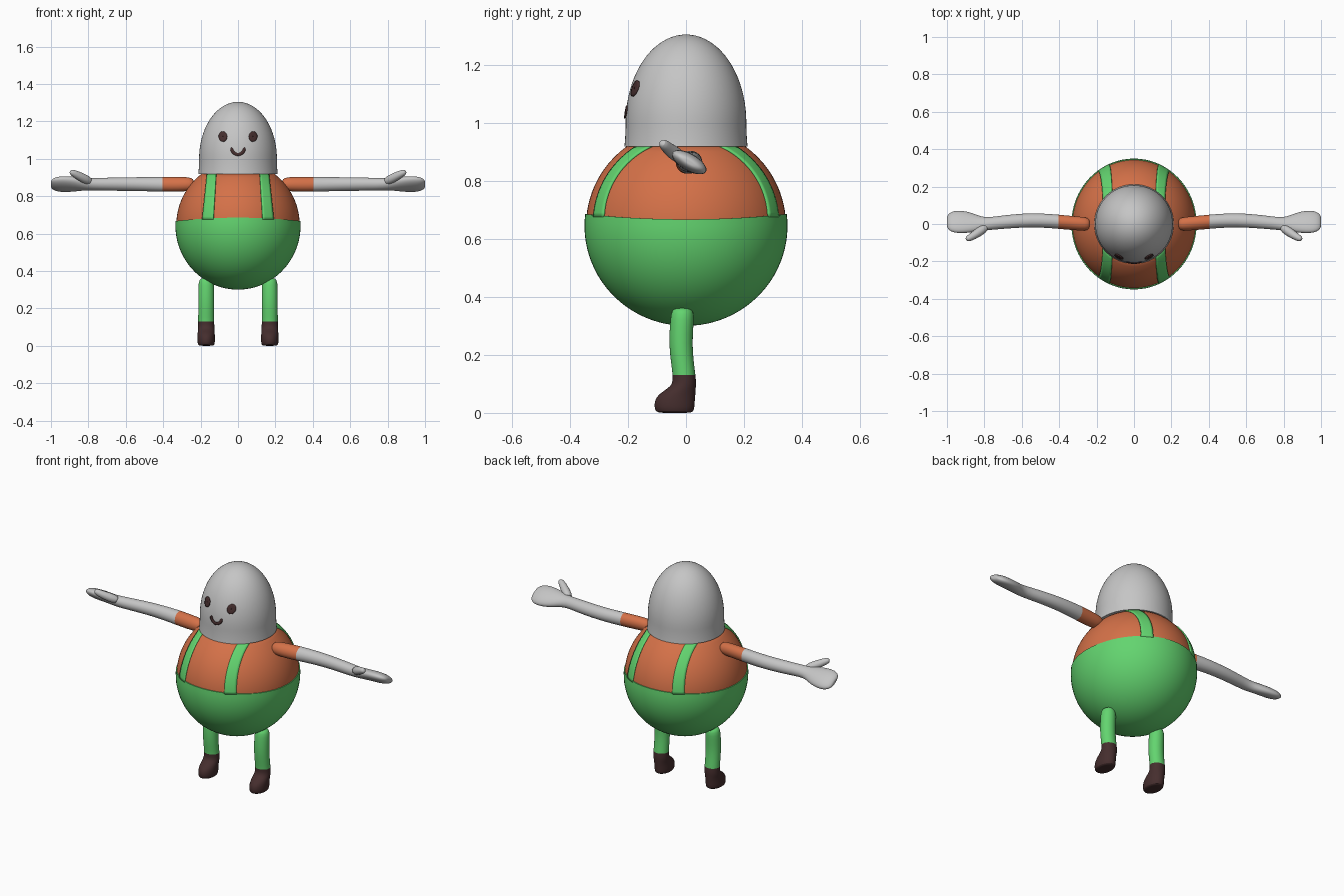
import bpy, bmesh, math
from mathutils import Vector

if "Cube" in bpy.data.objects:
    bpy.data.objects.remove(bpy.data.objects["Cube"])


def material(name, rgb):
    m = bpy.data.materials.new(name)
    m.diffuse_color = (*rgb, 1)
    m.use_nodes = True
    m.node_tree.nodes["Principled BSDF"].inputs["Base Color"].default_value = m.diffuse_color
    return m


GREY = material("light grey", (0.56, 0.56, 0.56))
ORANGE = material("orange", (0.66, 0.165, 0.065))
GREEN = material("green", (0.125, 0.66, 0.16))
BROWN = material("dark brown", (0.06, 0.027, 0.027))


def sheet(name, rows, mats, closed=True, caps=True, rule=None, mirror=False, subsurf=False, thick=0):
    """Skin a list of point rows; closed rows become a tube."""
    bm = bmesh.new()
    vs = [[bm.verts.new(p) for p in r] for r in rows]
    n = len(rows[0])
    for a, b in zip(vs, vs[1:]):
        for i in range(n if closed else n - 1):
            j = (i + 1) % n
            bm.faces.new((a[i], a[j], b[j], b[i]))
    if closed and caps:
        bm.faces.new(vs[0])
        bm.faces.new(vs[-1])
    bmesh.ops.recalc_face_normals(bm, faces=bm.faces)
    if rule:
        for f in bm.faces:
            f.material_index = rule(f.calc_center_median())
    me = bpy.data.meshes.new(name)
    bm.to_mesh(me)
    bm.free()
    for m in mats:
        me.materials.append(m)
    me.shade_smooth()
    me.set_sharp_from_angle(angle=math.radians(50))
    ob = bpy.data.objects.new(name, me)
    bpy.context.collection.objects.link(ob)
    if thick:
        s = ob.modifiers.new("thickness", 'SOLIDIFY')
        s.thickness, s.offset = thick, 0
    if subsurf:
        ob.modifiers.new("smooth", 'SUBSURF').levels = 1
        ob.modifiers["smooth"].render_levels = 1
    if mirror:
        ob.modifiers.new("mirror", 'MIRROR').use_mirror_merge = False
    return ob


def ring(c, u, v, n=24):
    c, u, v = Vector(c), Vector(u), Vector(v)
    return [c + u * math.cos(2 * math.pi * i / n) + v * math.sin(2 * math.pi * i / n) for i in range(n)]


# Round body: egg-shaped ellipsoid shared by shirt, trousers and straps
CZ, RX, RY, RZ = 0.645, 0.335, 0.35, 0.345


def body_r(z, s):
    return s * math.sqrt(max(0, 1 - ((z - CZ) / (RZ * s)) ** 2))


def body_pt(a, z, s):
    r = body_r(z, s)
    return (RX * r * math.cos(a), RY * r * math.sin(a), z)


def rim(a):
    return 0.667 + 0.018 * math.sin(a) ** 2


N = 64
ANG = [2 * math.pi * i / N for i in range(N)]

# Shirt
sheet("shirt", [[body_pt(a, 0.6 + 0.32 * k / 16, 0.985) for a in ANG] for k in range(17)], [ORANGE])

# Trousers: bowl up to a slightly wavy rim, then a lip in to the shirt
rows = []
for k in range(1, 25):
    t = k / 24
    row = []
    for a in ANG:
        top = math.acos((CZ - rim(a)) / RZ)
        row.append(body_pt(a, CZ - RZ * math.cos(top * t), 1))
    rows.append(row)
rows.append([body_pt(a, rim(a), 0.975) for a in ANG])
sheet("trousers", rows, [GREEN])

# Straps, front and back, mirrored left to right
for side, label in ((-1, "front"), (1, "back")):
    rows = []
    for k in range(17):
        t = k / 16
        z = 0.675 + 0.245 * t
        r = body_r(z, 0.99)
        x0, x1 = 0.131 - 0.015 * t, 0.19 - 0.026 * t
        row = []
        for i in range(6):
            x = x0 + (x1 - x0) * i / 5
            row.append((x, side * RY * math.sqrt(r * r - (x / RX) ** 2), z))
        rows.append(row)
    sheet(label + "_strap", rows, [GREEN], closed=False, mirror=True, thick=0.009)


# Head: straight neck with a domed top
def head_r(z):
    if z < 1.0:
        return 0.208 + 0.004 * ((1.0 - z) / 0.08) ** 2
    return 0.208 * math.sqrt(max(0, 1 - ((z - 1.0) / 0.304) ** 2))


heights = [0.918, 0.93, 0.945, 0.965, 0.985]
heights += [1.0 + 0.304 * math.sin(math.pi / 2 * k / 20) for k in range(20)] + [1.30395]
sheet("head", [[(head_r(z) * math.cos(a), head_r(z) * math.sin(a), z) for a in ANG] for z in heights], [GREY])


def on_face(x, z):
    return (x, -math.sqrt(head_r(z) ** 2 - x * x) - 0.002, z)


# Eyes: thin oval plates on the head
rows = [[on_face(0.08 + 0.022 * s * math.cos(a), 1.118 + 0.027 * s * math.sin(a)) for a in ANG[::2]]
        for s in (0.05, 0.35, 0.7, 1)]
sheet("eye", rows, [BROWN], caps=False, mirror=True, thick=0.007)

# Mouth: curved smile with rounded ends
rows = []
for k in range(25):
    t = -1 + 2 * k / 24
    a = -math.pi / 2 + t * 1.62
    w = 0.0078 * math.sqrt(max(0.03, 1 - abs(t) ** 8))
    rows.append([on_face((0.034 + q * w) * math.cos(a), 1.057 + (0.034 + q * w) * math.sin(a)) for q in (-1, 0, 1)])
sheet("mouth", rows, [BROWN], closed=False, thick=0.007)

# Arm and flat hand: x, y, half width, half thickness; sleeve ends at x = 0.4
tilt = math.radians(-30)
ARM = [(0.235, 0, 0.012, 0.012), (0.239, 0, 0.026, 0.027), (0.255, 0, 0.036, 0.038), (0.32, 0.004, 0.037, 0.041),
       (0.4, 0.012, 0.037, 0.041), (0.5, 0.02, 0.038, 0.038), (0.6, 0.019, 0.038, 0.036),
       (0.7, 0.01, 0.037, 0.034), (0.78, 0.001, 0.034, 0.032), (0.82, 0.001, 0.042, 0.03),
       (0.87, 0.008, 0.06, 0.03), (0.92, 0.011, 0.068, 0.03), (0.96, 0.012, 0.067, 0.028),
       (0.988, 0.012, 0.054, 0.021), (1.0, 0.012, 0.034, 0.01), (1.0, 0.012, 0.012, 0.004)]
c, s = math.cos(tilt), math.sin(tilt)
sheet("arm", [ring((x, y, 0.864), (0, w * c, w * s), (0, -t * s, t * c)) for x, y, w, t in ARM],
      [ORANGE, GREY], rule=lambda p: int(p.x > 0.4), mirror=True, subsurf=True)

# Thumb
THUMB = [(0.785, -0.012, 0.875, 0.024), (0.83, -0.043, 0.897, 0.025), (0.86, -0.064, 0.913, 0.021),
         (0.883, -0.076, 0.925, 0.018), (0.894, -0.083, 0.931, 0.012), (0.896, -0.084, 0.932, 0.004)]
d = Vector((0.75, -0.5, 0.4)).normalized()
u = d.cross(Vector((0, 0, 1))).normalized()
v = d.cross(u)
sheet("thumb", [ring(p[:3], u * p[3], v * p[3], 16) for p in THUMB], [GREY], mirror=True, subsurf=True)

# Leg and shoe: z, front y, back y, half width; shoe below z = 0.125
LEG = [(0.362, -0.025, 0.0, 0.012), (0.36, -0.042, 0.016, 0.028), (0.347, -0.052, 0.028, 0.041),
       (0.3, -0.056, 0.026, 0.043), (0.24, -0.059, 0.022, 0.043), (0.18, -0.053, 0.026, 0.043),
       (0.125, -0.045, 0.034, 0.043), (0.1, -0.047, 0.035, 0.044), (0.085, -0.062, 0.034, 0.045),
       (0.065, -0.094, 0.033, 0.046), (0.045, -0.108, 0.031, 0.047), (0.02, -0.11, 0.03, 0.047),
       (0.004, -0.105, 0.026, 0.044), (0.0, -0.09, 0.014, 0.034), (0.0, -0.05, -0.026, 0.01)]
sheet("leg", [ring((0.17, (f + b) / 2, z), (w, 0, 0), (0, (b - f) / 2, 0)) for z, f, b, w in LEG],
      [GREEN, BROWN], rule=lambda p: int(p.z < 0.125), mirror=True, subsurf=True)
